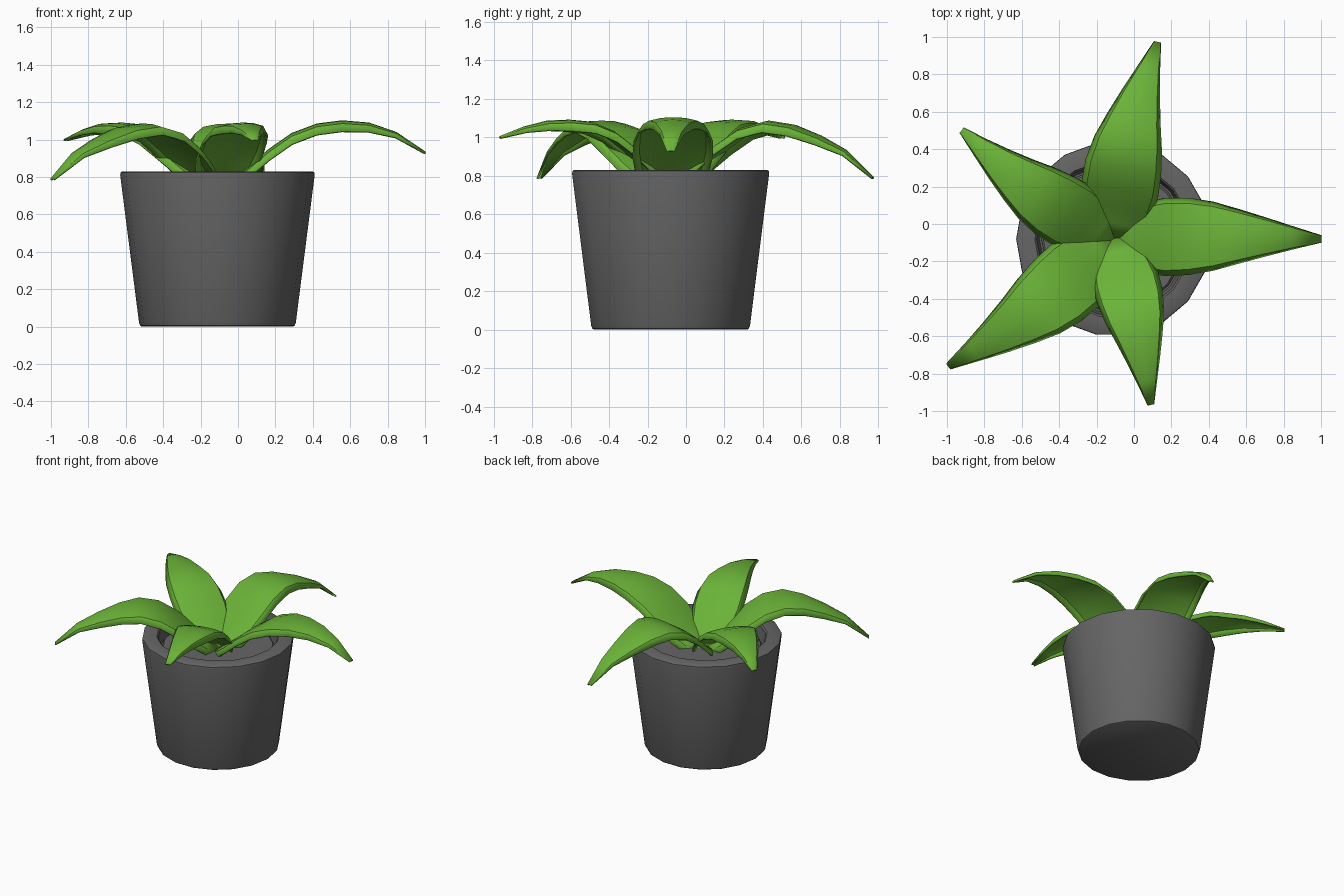
import bpy, bmesh, math
from mathutils import Vector

cube = bpy.data.objects.get("Cube")
if cube:
    bpy.data.objects.remove(cube, do_unlink=True)

CENTRE = Vector((-0.11, -0.08, 0))


def material(name, colour):
    m = bpy.data.materials.new(name)
    m.use_nodes = True
    m.diffuse_color = (*colour, 1)
    bsdf = m.node_tree.nodes["Principled BSDF"]
    bsdf.inputs["Base Color"].default_value = (*colour, 1)
    bsdf.inputs["Roughness"].default_value = 0.8
    return m


grey = material("dark_grey", (0.13, 0.13, 0.13))
green = material("leaf_green", (0.147, 0.45, 0.04))


def finish(name, bm, mat, angle):
    bmesh.ops.recalc_face_normals(bm, faces=bm.faces[:])
    mesh = bpy.data.meshes.new(name)
    bm.to_mesh(mesh)
    bm.free()
    mesh.materials.append(mat)
    ob = bpy.data.objects.new(name, mesh)
    bpy.context.collection.objects.link(ob)
    bpy.ops.object.select_all(action="DESELECT")
    ob.select_set(True)
    bpy.context.view_layer.objects.active = ob
    bpy.ops.object.shade_smooth_by_angle(angle=math.radians(angle))
    return ob


def turned(name, profile, mat, sides=18):
    """Revolve (radius, height) points and cap both ends."""
    bm = bmesh.new()
    rings = []
    for r, z in profile:
        rings.append([bm.verts.new(CENTRE + Vector((
            r * math.cos(math.tau * i / sides),
            r * math.sin(math.tau * i / sides), z))) for i in range(sides)])
    for a, b in zip(rings, rings[1:]):
        for i in range(sides):
            j = (i + 1) % sides
            bm.faces.new((a[i], a[j], b[j], b[i]))
    bm.faces.new(rings[0])
    bm.faces.new(rings[-1])
    return finish(name, bm, mat, 35)


# Pot with a softened rim, and the soil inside it
turned("pot", [(0.405, 0), (0.413, 0.005), (0.419, 0.02), (0.52, 0.81),
               (0.518, 0.824), (0.508, 0.83), (0.42, 0.83), (0.41, 0.82),
               (0.395, 0.72)], grey)
turned("soil", [(0.385, 0.70), (0.385, 0.745), (0.375, 0.755)], grey)

# Leaf stations: fraction of length, half width
STATIONS = [0, 0.08, 0.16, 0.25, 0.36, 0.48, 0.6, 0.73, 0.86, 1]
WIDTHS = [0.08, 0.145, 0.185, 0.205, 0.202, 0.18, 0.142, 0.1, 0.058, 0.015]
# Midrib heights for the raised, level and drooping leaves
RAISED = [0.73, 0.79, 0.86, 0.945, 1.03, 1.08, 1.097, 1.085, 1.035, 0.93]
LEVEL = [0.75, 0.81, 0.88, 0.955, 1.03, 1.075, 1.085, 1.08, 1.05, 1.0]
DROOPING = [0.745, 0.805, 0.88, 0.965, 1.045, 1.08, 1.06, 1.005, 0.93, 0.79]
# Cross-section: nearly flat top with a steep turned-down edge
SECTION = [(-1, 1), (-0.86, 0.3), (-0.45, 0.06), (0, 0),
           (0.45, 0.06), (0.86, 0.3), (1, 1)]


def leaf(name, tip, heights, width, bow):
    along = Vector((*tip, 0)) - CENTRE
    side = Vector((-along.y, along.x, 0)).normalized()
    bm = bmesh.new()
    rows = []
    for t, w, z in zip(STATIONS, WIDTHS, heights):
        drop = 0.055 * min(1, w / 0.12)
        mid = CENTRE + along * t + side * bow * math.sin(math.pi * t)
        rows.append([bm.verts.new(mid + side * w * width * s
                                  + Vector((0, 0, z - drop * d)))
                     for s, d in SECTION])
    for a, b in zip(rows, rows[1:]):
        for i in range(len(SECTION) - 1):
            bm.faces.new((a[i], b[i], b[i + 1], a[i + 1]))
    ob = finish(name, bm, green, 35)
    # Leaf thickness
    solid = ob.modifiers.new("thickness", "SOLIDIFY")
    solid.thickness = 0.012
    solid.offset = 0
    return ob


leaf("left_leaf", (1.0, -0.08), RAISED, 1.0, 0.015)
leaf("back_leaf", (0.125, 0.97), DROOPING, 1.0, 0.035)
leaf("back_right_leaf", (-0.92, 0.5), LEVEL, 0.9, 0.04)
leaf("front_right_leaf", (-0.99, -0.76), DROOPING, 1.0, 0.04)
leaf("front_leaf", (0.09, -0.965), LEVEL, 0.86, 0.02)
